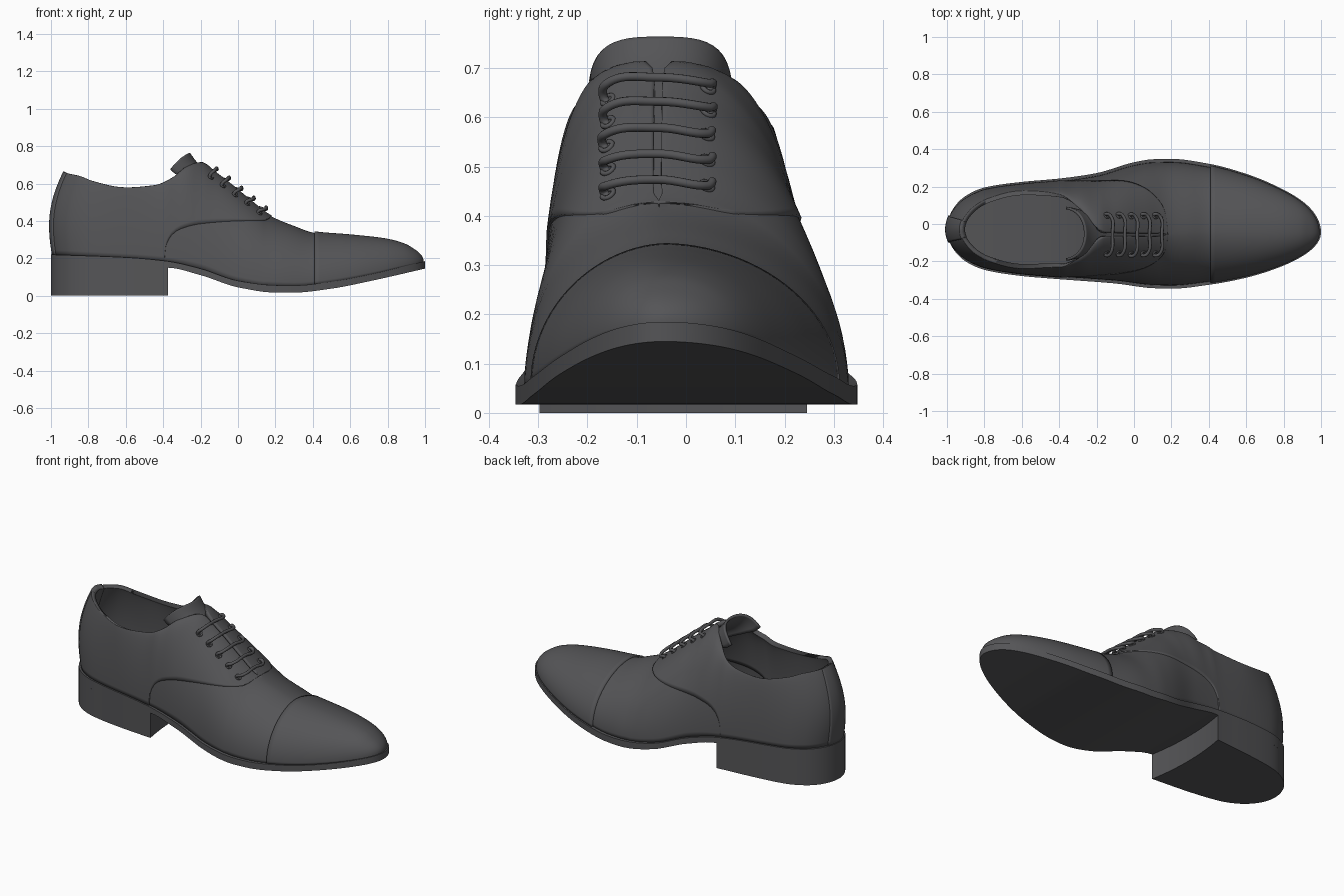
import bpy, bmesh, math
from mathutils import Vector

if "Cube" in bpy.data.objects:
    bpy.data.objects.remove(bpy.data.objects["Cube"])

mat = bpy.data.materials.new("dark_leather")
mat.diffuse_color = (0.09, 0.09, 0.095, 1)
mat.use_nodes = True
mat.node_tree.nodes["Principled BSDF"].inputs["Base Color"].default_value = mat.diffuse_color


def interp(tab, x):
    """Smooth, overshoot-free interpolation of (x, value) pairs."""
    if x <= tab[0][0]: return tab[0][1]
    if x >= tab[-1][0]: return tab[-1][1]
    d = [(b[1] - a[1]) / (b[0] - a[0]) for a, b in zip(tab, tab[1:])]
    i = max(k for k in range(len(d)) if tab[k][0] <= x)

    def tangent(k):
        if k == 0: return d[0]
        if k == len(d): return d[-1]
        return 2 * d[k-1] * d[k] / (d[k-1] + d[k]) if d[k-1] * d[k] > 0 else 0
    h = tab[i+1][0] - tab[i][0]
    s = (x - tab[i][0]) / h
    return ((2*s**3 - 3*s*s + 1) * tab[i][1] + (s**3 - 2*s*s + s) * h * tangent(i)
            + (3*s*s - 2*s**3) * tab[i+1][1] + (s**3 - s*s) * h * tangent(i+1))


def ang(x):  # angle space makes the outline ends round
    return math.acos(max(-1, min(1, -x)))


def rounded(*pairs):
    tab = [(ang(x), v) for x, v in pairs]
    return lambda x: interp(tab, ang(x))


def plain(*pairs):
    return lambda x: interp(pairs, x)


# Shape curves along the length
y_lo = rounded((-1, -.03), (-.95, -.155), (-.9, -.2), (-.8, -.245), (-.6, -.278), (-.4, -.295), (-.1, -.318),
               (.1, -.343), (.2, -.346), (.4, -.325), (.6, -.287), (.8, -.222), (.9, -.172), (.95, -.136), (1, -.045))
y_hi = rounded((-1, -.03), (-.95, .105), (-.9, .15), (-.8, .195), (-.6, .225), (-.4, .243), (-.2, .272),
               (0, .33), (.1, .346), (.2, .348), (.4, .322), (.6, .268), (.8, .183), (.9, .122), (.95, .076), (1, -.045))
sole_top = plain((-1, .22), (-.6, .205), (-.38, .185), (-.2, .145), (0, .08), (.2, .056), (.3, .055),
                 (.5, .075), (.7, .112), (1, .185))
sole_bot = plain((-1, .15), (-.38, .15), (-.2, .11), (0, .045), (.2, .017), (.3, .017), (.5, .038), (.7, .077), (1, .145))
ridge = rounded((-1, .66), (-.9, .64), (-.8, .61), (-.6, .577), (-.45, .588), (-.35, .63), (-.28, .685), (-.2, .71),
                (-.12, .655), (-.05, .603), (.05, .522), (.18, .425), (.3, .375), (.42, .335), (.6, .32),
                (.8, .298), (.9, .272), (.95, .245), (1, .185))
centre = plain((-1, -.03), (-.5, -.03), (-.2, -.055), (.1, -.058), (.42, -.04), (1, -.045))
rim = rounded((-1, 0), (-.95, .085), (-.9, .122), (-.8, .165), (-.6, .203), (-.4, .19), (-.3, .135), (-.25, .09),
              (-.2, .03), (-.15, .008), (.15, .008), (.178, 0), (1, 0))
power = plain((-1, .9), (-.5, .8), (-.3, .62), (-.1, .53), (.2, .56), (.42, .54), (.7, .5), (1, .48))
seam = plain((-.4, .15), (-.395, .25), (-.38, .295), (-.35, .335), (-.3, .362), (-.2, .385), (0, .4),
             (.14, .403), (.165, .41), (.18, .425))


def upper(u, v, side):
    """Point on the upper: u along the length, v = 0 at the sole, 1 at the rim or ridge."""
    f = max(0, (-.6 - u) / .4) ** 2
    mid, half = (y_lo(u) + y_hi(u)) / 2, (y_hi(u) - y_lo(u)) / 2
    yb, yt = mid + side * half * .95, centre(u) + side * rim(u)
    x = u * .983 + .06 * f * v ** 2.5 - .022 * f * math.sin(math.pi * v)
    zb = sole_top(u) - .004
    return Vector((x, yt + (yb - yt) * max(0, 1 - v * v) ** power(u), zb + (ridge(u) - zb) * v))


def finish(bm, name, angle=35):
    bmesh.ops.remove_doubles(bm, verts=bm.verts, dist=.0004)
    me = bpy.data.meshes.new(name)
    bm.to_mesh(me)
    bm.free()
    ob = bpy.data.objects.new(name, me)
    bpy.context.collection.objects.link(ob)
    me.materials.append(mat)
    bpy.ops.object.select_all(action='DESELECT')
    ob.select_set(True)
    bpy.context.view_layer.objects.active = ob
    bpy.ops.object.shade_smooth_by_angle(angle=math.radians(angle))
    return ob


def grid(bm, rows, flip=False):
    vs = [[bm.verts.new(p) for p in r] for r in rows]
    for a, b in zip(vs, vs[1:]):
        for j in range(len(a) - 1):
            q = (a[j], b[j], b[j+1], a[j+1])
            bm.faces.new(q[::-1] if flip else q)


def solidify(ob, thick, offset):
    m = ob.modifiers.new("thickness", 'SOLIDIFY')
    m.thickness, m.offset = thick, offset


def stations(a, b, n):
    p, q = ang(a), ang(b)
    return [-math.cos(p + (q - p) * i / n) for i in range(n + 1)]


def panel(name, us, tmin, tmax, thick, offset, n=24):
    bm = bmesh.new()
    for side in (-1, 1):
        rows = []
        for u in us:
            lo, hi = tmin(u), tmax(u)
            rows.append([upper(u, math.sin(math.pi / 2 * (lo + (hi - lo) * j / n)), side) for j in range(n + 1)])
        grid(bm, rows, side > 0)
    ob = finish(bm, name)
    solidify(ob, thick, offset)
    return ob


def seam_t(u):
    if u < -.401: return 0
    zb = sole_top(u) - .004
    return math.asin(max(0, min(1, (seam(u) - zb) / (ridge(u) - zb)))) * 2 / math.pi


# Upper: vamp, toe cap, quarters, back strip
zero, one = lambda u: 0, lambda u: 1
panel("vamp", stations(-.42, 1, 70), zero, lambda u: .85 if u < .142 else 1, .012, -1)
panel("toe_cap", stations(.415, 1, 40), zero, one, .018, 0)
qs = sorted(stations(-1, .18, 70) + [-.4 + .003 * i for i in range(14)] + [.15 + .003 * i for i in range(10)])
panel("quarters", qs, seam_t, one, .026, -.6)
panel("back_strip", stations(-1, -.985, 6), zero, one, .034, -.3)

# Sole
bm = bmesh.new()
rows = []
for x in stations(-1, 1, 90):
    a, b, zt, zb = y_lo(x), y_hi(x), sole_top(x), sole_bot(x)
    rows.append([Vector(p) for p in ((x, a, zb), (x, a, zt), (x, b, zt), (x, b, zb), (x, a, zb))])
grid(bm, rows, True)
bmesh.ops.remove_doubles(bm, verts=bm.verts, dist=.0004)
bmesh.ops.recalc_face_normals(bm, faces=bm.faces)
finish(bm, "sole")

# Heel block with a slightly hollowed front face
bm = bmesh.new()
hs = stations(-1, -.375, 30)
pts = [(x, y_lo(x)) for x in hs]
ya, yb = y_lo(-.375), y_hi(-.375)
for i in range(1, 16):
    w = -1 + i / 8
    pts.append((-.375 - .025 * (1 - w * w), (ya + yb) / 2 + w * (yb - ya) / 2))
pts += [(x, y_hi(x)) for x in hs[:0:-1]]
face = bm.faces.new([bm.verts.new((x, y, 0)) for x, y in pts])
top = bmesh.ops.extrude_face_region(bm, geom=[face])["geom"]
bmesh.ops.translate(bm, verts=[g for g in top if isinstance(g, bmesh.types.BMVert)], vec=(0, 0, .16))
bmesh.ops.recalc_face_normals(bm, faces=bm.faces)
finish(bm, "heel")

# Tongue: centre x, z, half width, side sweep x, z
keys = [(.16, .4, .08, 0, -.03), (-.05, .57, .1, -.01, -.05), (-.15, .645, .11, -.03, -.06),
        (-.2, .685, .12, -.07, -.06), (-.235, .722, .135, -.1, -.07), (-.262, .76, .14, -.1, -.085)]
cols = [[(i, k[c]) for i, k in enumerate(keys)] for c in range(5)]
bm = bmesh.new()
rows = []
for i in range(31):
    x, z, hw, dx, dz = (interp(c, i / 6) for c in cols)
    rows.append([Vector((x + dx * w * w, -.052 + hw * math.sin(w * 1.4), z + dz * abs(w) ** 3))
                 for w in (-1 + j / 12 for j in range(25))])
grid(bm, rows)
solidify(finish(bm, "tongue"), .014, 0)


def on_facing(x, off, side):
    p = [upper(x, math.sin(math.pi / 2 * j / 80), side) for j in range(81)]
    return min(p, key=lambda q: abs(abs(q.y - centre(x)) - off))


# Laces and eyelets
for i in range(5):
    x = -.123 + .066 * i
    crest = upper(x, 1, 1).z + .024
    left, right = [], []
    for side, out in ((-1, left), (1, right)):
        e = on_facing(x - .028, .1, side)
        out += [e + Vector((.004, -side * .006, -.012)), e + Vector((-.002, side * .012, .012)),
                Vector((x - .004, e.y + side * .004, crest - .012))]
        bpy.ops.mesh.primitive_torus_add(major_radius=.013, minor_radius=.005, major_segments=20, minor_segments=8)
        t = bpy.context.object
        t.name = "eyelet"
        t.location = e + Vector((.003, side * .003, .005))
        t.rotation_euler = Vector((.5, side * .45, .7)).to_track_quat('Z', 'Y').to_euler()
        t.data.materials.append(mat)
        bpy.ops.object.shade_smooth()
    path = left + [Vector((x + .008, -.057, crest))] + right[::-1]
    cu = bpy.data.curves.new("lace", 'CURVE')
    cu.dimensions, cu.bevel_depth, cu.bevel_resolution, cu.use_fill_caps = '3D', .009, 3, True
    sp = cu.splines.new('BEZIER')
    sp.bezier_points.add(len(path) - 1)
    for b, p in zip(sp.bezier_points, path):
        b.co = p
        b.handle_left_type = b.handle_right_type = 'AUTO'
    cu.materials.append(mat)
    bpy.context.collection.objects.link(bpy.data.objects.new("lace", cu))
